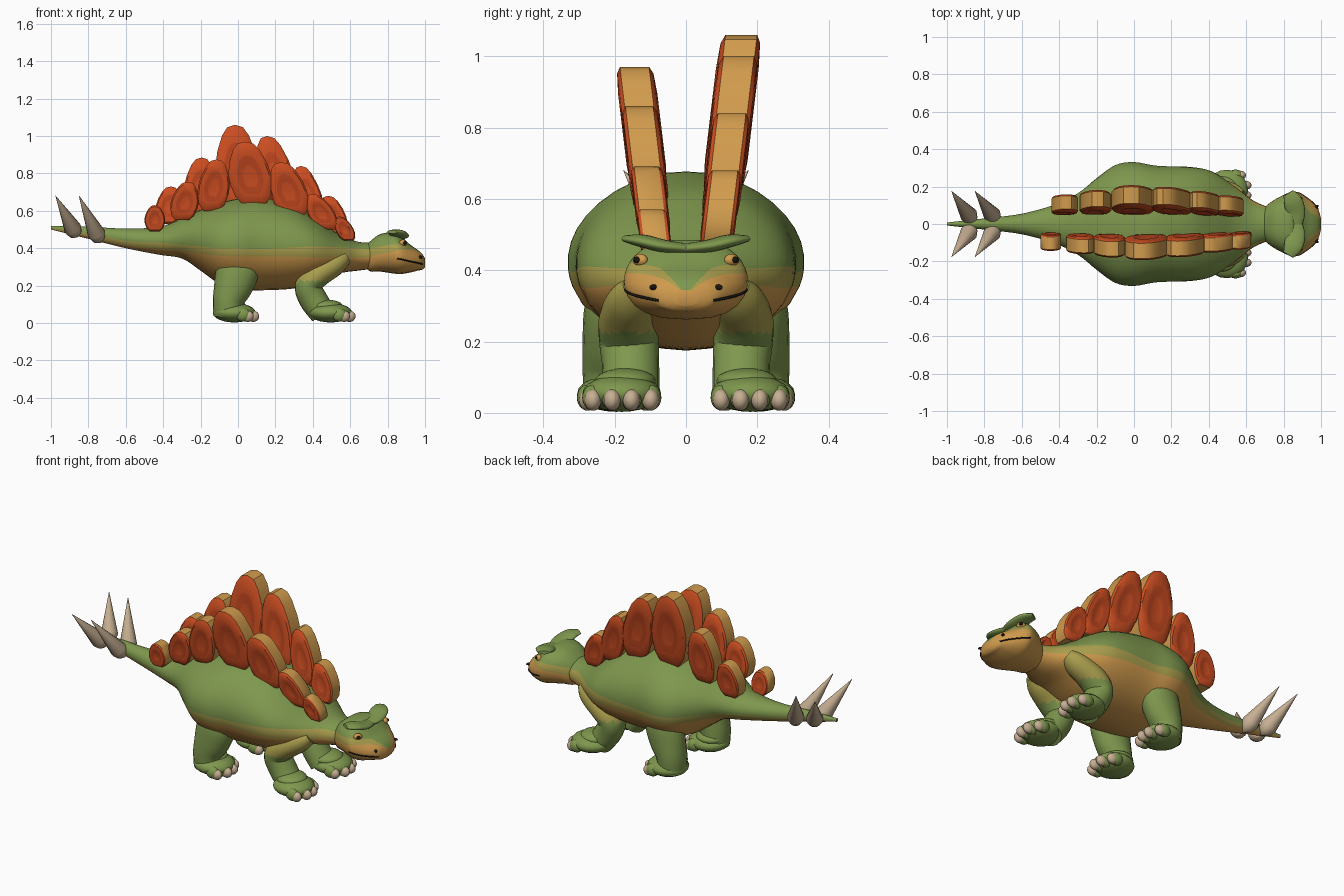
import bpy, bmesh, math
from mathutils import Vector, Matrix

if "Cube" in bpy.data.objects:
    bpy.data.objects.remove(bpy.data.objects["Cube"])


def material(name, *rgb):
    m = bpy.data.materials.new(name)
    m.use_nodes = True
    m.diffuse_color = (*rgb, 1)
    m.node_tree.nodes["Principled BSDF"].inputs["Base Color"].default_value = (*rgb, 1)
    return m


green = material("skin green", .21, .31, .075)
olive = material("olive band", .4, .34, .075)
orange = material("belly orange", .64, .33, .075)
red = material("plate red", .6, .075, .015)
dark_red = material("plate dark red", .5, .058, .013)
tan = material("claw tan", .57, .43, .29)
black = material("black", .01, .008, .006)


def finish(name, bm, mats, angle=50):
    bmesh.ops.recalc_face_normals(bm, faces=bm.faces)
    mesh = bpy.data.meshes.new(name)
    bm.to_mesh(mesh)
    bm.free()
    for m in mats:
        mesh.materials.append(m)
    ob = bpy.data.objects.new(name, mesh)
    bpy.context.collection.objects.link(ob)
    bpy.ops.object.select_all(action='DESELECT')
    ob.select_set(True)
    bpy.context.view_layer.objects.active = ob
    bpy.ops.object.shade_smooth_by_angle(angle=math.radians(angle))
    return ob


def skin(name, rings, mats, rule=lambda i, j, c: 0, angle=50):
    """Join closed rings of points into a capped surface."""
    bm = bmesh.new()
    vs = [[bm.verts.new(p) for p in r] for r in rings]
    n = len(vs[0])
    for i in range(len(vs) - 1):
        for j in range(n):
            k = (j + 1) % n
            f = bm.faces.new((vs[i][j], vs[i][k], vs[i + 1][k], vs[i + 1][j]))
            f.material_index = rule(i, j, f.calc_center_median())
    bm.faces.new(vs[0][::-1])
    bm.faces.new(vs[-1])
    return finish(name, bm, mats, angle)


def smooth_rows(rows, steps):
    """Catmull-Rom interpolation of whole rows of values."""
    out = []
    for i in range(len(rows) - 1):
        a, b, c, d = (rows[max(0, min(len(rows) - 1, i + k))] for k in (-1, 0, 1, 2))
        for s in range(steps):
            t = s / steps
            out.append([q + t / 2 * (r - p + t * (2 * p - 5 * q + 4 * r - w + t * (3 * (q - r) + w - p)))
                        for p, q, r, w in zip(a, b, c, d)])
    return out + [list(rows[-1])]


def tube(name, path, mats, steps=5, ref=(0, 1, 0), sides=20, rule=lambda i, j, c: 0):
    """Path rows are x, y, z, radius across, radius along ref."""
    rows = smooth_rows(path, steps)
    pts = [Vector(r[:3]) for r in rows]
    rings = []
    for i, r in enumerate(rows):
        t = (pts[min(i + 1, len(pts) - 1)] - pts[max(i - 1, 0)]).normalized()
        side = Vector(ref)
        side = (side - t * side.dot(t)).normalized()
        up = t.cross(side)
        angles = [math.tau * j / sides for j in range(sides)]
        rings.append([pts[i] + side * r[4] * math.cos(a) + up * r[3] * math.sin(a) for a in angles])
    return skin(name, rings, mats, rule)


def ball(name, centre, radii, mat, turn=0):
    bm = bmesh.new()
    bmesh.ops.create_uvsphere(bm, u_segments=20, v_segments=12, radius=1)
    bm.transform(Matrix.Translation(centre) @ Matrix.Rotation(turn, 4, 'Z') @ Matrix.Diagonal((*radii, 1)))
    return finish(name, bm, [mat])


COUNTS = (6, 2, 10)


def banded_loft(name, rows, power, steps=5):
    """Rows are x, bottom, top, half width, belly line, band line."""
    rings = []
    for x, zb, zt, hw, z1, z2 in rows:
        mid, half = (zb + zt) / 2, (zt - zb) / 2
        cuts = [-math.pi / 2] + [math.asin(max(-.98, min(.98, (z - mid) / half))) for z in (z1, z2)] + [math.pi / 2]
        angles = [cuts[0]]
        for b, n in enumerate(COUNTS):
            angles += [cuts[b] + (cuts[b + 1] - cuts[b]) * (k + 1) / n for k in range(n)]
        half_ring = [(max(0, math.cos(a)) ** power * hw, mid + half * math.sin(a)) for a in angles]
        rings.append([(x, y, z) for y, z in half_ring] + [(x, -y, z) for y, z in half_ring[-2:0:-1]])
    bands = [b for b, n in enumerate(COUNTS) for _ in range(n)]
    bands += bands[::-1]
    return skin(name, rings, [orange, olive, green], lambda i, j, c: bands[j])


# Body with neck and tail
body_rows = [
    (-1, .5, .52, .008, .503, .508), (-.8, .45, .515, .03, .462, .48),
    (-.6, .4, .505, .055, .415, .44), (-.42, .365, .515, .105, .395, .43),
    (-.3, .345, .56, .165, .385, .42), (-.2, .28, .605, .245, .37, .41),
    (-.1, .21, .64, .315, .36, .4), (0, .18, .665, .332, .355, .4),
    (.12, .175, .675, .312, .355, .395), (.3, .185, .63, .305, .355, .405),
    (.42, .22, .56, .28, .35, .41), (.54, .265, .475, .2, .355, .405),
    (.64, .28, .435, .125, .35, .4), (.72, .29, .43, .09, .35, .39)]
banded_loft("body", smooth_rows(body_rows, 5), 1)

# Head
head_rows = smooth_rows([
    (.69, .29, .42, .07, .34, .39), (.71, .275, .44, .1, .355, .4),
    (.76, .275, .475, .135, .37, .41), (.83, .265, .485, .168, .38, .42),
    (.87, .262, .465, .172, .39, .42), (.92, .27, .42, .145, .39, .41),
    (.96, .28, .392, .112, .38, .388), (.985, .285, .37, .08, .365, .368),
    (1, .3, .345, .03, .343, .344)], 4)
banded_loft("head", head_rows, .75)


def on_head(x, z, s):
    r = min(head_rows, key=lambda q: abs(q[0] - x))
    k = max(-1, min(1, (2 * z - r[1] - r[2]) / (r[2] - r[1])))
    return Vector((r[0], s * r[3] * (1 - k * k) ** .375, z))


for s, side in ((1, "left"), (-1, "right")):
    # Face details
    tube(side + "_brow", [(.86, 0, .46, .04, .015), (.865, s * .06, .467, .05, .018),
                          (.85, s * .12, .482, .05, .018), (.825, s * .165, .488, .03, .01)],
         [green], ref=(0, 0, 1))
    mouth = [(*on_head(x, .345 - (x - .85) * .22, s), .004, .004) for x in (.85, .88, .91, .94, .965, .985)]
    tube(side + "_mouth", mouth, [black], ref=(0, 0, 1), sides=8)
    ball(side + "_nostril", on_head(.975, .352, s), (.008, .016, .008), black, -s * .8)
    eye = on_head(.88, .428, s)
    ball(side + "_eye", eye, (.024, .016, .018), orange, -s * .8)
    ball(side + "_pupil", eye + Vector((.011, s * .011, .001)), (.011, .006, .009), black, -s * .8)

    # Legs
    tube(side + "_rear_leg", [(.01, s * .19, .37, .1, .07), (0, s * .2, .29, .115, .085),
                              (-.025, s * .205, .2, .105, .085), (-.05, s * .205, .12, .085, .085),
                              (-.05, s * .2, .04, .08, .085)], [green])
    tube(side + "_front_leg", [(.57, s * .13, .35, .04, .05), (.52, s * .15, .315, .06, .07),
                               (.43, s * .165, .26, .068, .08), (.375, s * .16, .2, .07, .083),
                               (.4, s * .155, .13, .075, .08), (.455, s * .155, .05, .07, .08)],
         [green, olive], rule=lambda i, j, c: int(c.z > .225))

    # Feet and claws
    for part, x, y in (("rear", -.02, .195), ("front", .495, .18)):
        ball(f"{side}_{part}_foot", (x, s * y, .055), (.115, .11, .052), green)
        ball(f"{side}_{part}_ankle", (x - .02, s * (y - .01), .09), (.085, .085, .035), green)
        for k in range(4):
            off = (k - 1.5) * .054
            tx = x + .105 - off * off * 5
            ball(f"{side}_{part}_toe_{k}", (tx - .025, s * (y + off), .043), (.04, .03, .036), green)
            ball(f"{side}_{part}_claw_{k}", (tx, s * (y + off), .036), (.032, .024, .03), tan)

    # Tail spikes
    for k, (x, z) in enumerate(((-.86, .46), (-.735, .43))):
        base, tip = Vector((x, s * .015, z)), Vector((x - .115, s * .175, .68))
        spike = [(*base.lerp(tip, t), r, r) for t, r in ((0, .004), (.08, .035), (.2, .047), (1, .001))]
        tube(f"{side}_tail_spike_{k}", spike, [tan], steps=1, sides=14)

# Back plates
LEAF = [(.5, 0), (.82, .13), (.98, .32), (1, .48), (.88, .67), (.62, .87), (.36, .97)]
SHELLS = [(.05, .92), (.35, .95), (.6, 1.08), (.9, 1), (1, .8)]


def plate(name, s, x0, x1, z0, z1, lean):
    w, h, cx = (x1 - x0) / 2, z1 - z0, (x0 + x1) / 2
    thick = .034 + .05 * h
    outline = [(u, v) for u, v in LEAF] + [(0, 1)] + [(-u, v) for u, v in LEAF[::-1]]
    rings = []
    for way, shells in ((1, SHELLS), (-1, SHELLS[::-1])):
        for size, depth in shells:
            ring = []
            for u, v in outline:
                vv = .45 + (v - .45) * size
                z = z0 + h * vv
                y = .1 + .12 * (z - .6) + way * depth * thick
                ring.append((cx + u * w * size + lean * (vv - .45), s * y, z))
            rings.append(ring)
    colours = (0, 1, 0, 0, 2, 0, 0, 1, 0)
    skin(name, rings, [red, dark_red, orange], lambda i, j, c: colours[i], 35)


right_plates = [(-.5, -.39, .49, .63, 0), (-.36, -.21, .55, .755, .03), (-.215, -.045, .6, .875, .03),
                (-.05, .18, .63, .97, -.05), (.17, .37, .57, .86, -.07), (.37, .52, .5, .69, -.08),
                (.52, .62, .44, .57, -.05)]
left_plates = [(-.44, -.3, .53, .73, .02), (-.29, -.12, .58, .885, .02), (-.12, .11, .63, 1.06, -.02),
               (.1, .3, .61, 1, -.08), (.3, .45, .54, .84, -.07), (.44, .58, .47, .68, -.05)]
for s, side, group in ((-1, "right", right_plates), (1, "left", left_plates)):
    for k, row in enumerate(group):
        plate(f"{side}_back_plate_{k}", s, *row)
